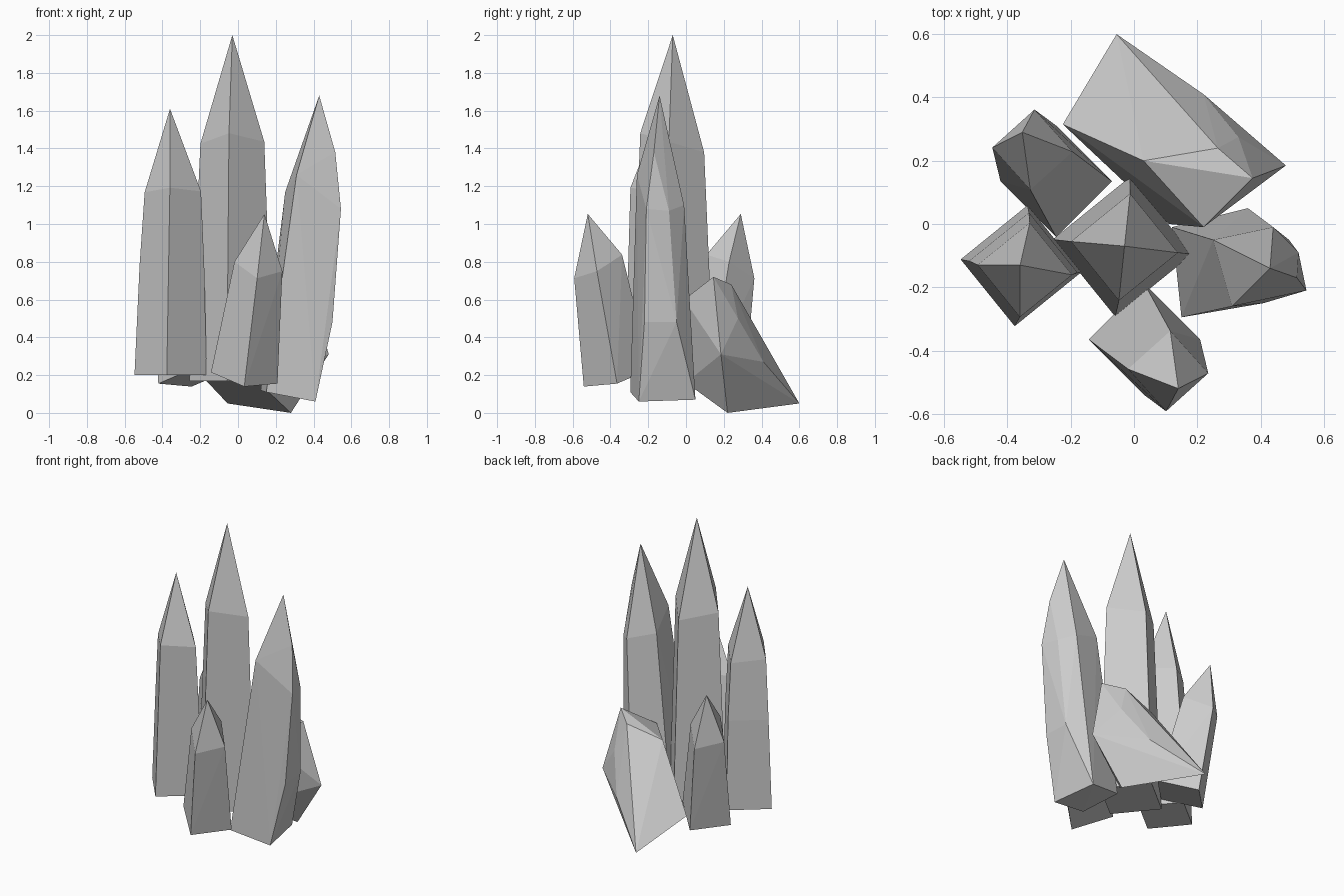
import bpy, bmesh
from math import cos, sin, radians

if "Cube" in bpy.data.objects:
    bpy.data.objects.remove(bpy.data.objects["Cube"])


def hull(name, points):
    """Flat-faced crystal as the convex hull of its corner points."""
    bm = bmesh.new()
    for p in points:
        bm.verts.new(p)
    res = bmesh.ops.convex_hull(bm, input=bm.verts)
    unused = [v for v in res["geom_interior"] if isinstance(v, bmesh.types.BMVert)]
    bmesh.ops.delete(bm, geom=unused, context='VERTS')
    bmesh.ops.dissolve_limit(bm, angle_limit=radians(1), verts=bm.verts, edges=bm.edges)
    bmesh.ops.recalc_face_normals(bm, faces=bm.faces)
    me = bpy.data.meshes.new(name)
    bm.to_mesh(me)
    bm.free()
    ob = bpy.data.objects.new(name, me)
    bpy.context.collection.objects.link(ob)
    return ob


def ring(x, y, z, r, angle, sx=0, sy=0):
    """Four corners of a square cross-section, tilted by slopes sx and sy."""
    pts = []
    for k in range(4):
        a = radians(angle + 90 * k)
        dx, dy = r * cos(a), r * sin(a)
        pts.append((x + dx, y + dy, z + sx * dx + sy * dy))
    return pts


# tall upright crystals
hull("centre_crystal",
     ring(-0.036, -0.072, 0.17, 0.222, -6)
     + ring(-0.03, -0.073, 1.43, 0.17, -6, 0, -0.3)
     + [(-0.03, -0.07, 2.0)])
hull("left_crystal",
     ring(-0.357, -0.132, 0.2, 0.192, -6)
     + ring(-0.35, -0.135, 0.78, 0.172, -6)
     + ring(-0.345, -0.145, 1.17, 0.15, -6, 0, -0.15)
     + [(-0.36, -0.13, 1.61)])

# two matching short crystals, the second turned half way round
short = (ring(0.033, -0.365, 0.185, 0.176, 0, -0.17, 0.26)
         + ring(0.108, -0.465, 0.775, 0.127, -3, -0.17, 0.5)
         + [(0.14, -0.52, 1.053)])
hull("front_short_crystal", short)
hull("back_short_crystal", [(-0.213 - x, -0.23 - y, z) for x, y, z in short])

# right crystal: five-sided, curving outwards
hull("right_crystal", [
    (0.41, -0.25, 0.06), (0.36, 0.05, 0.07), (0.12, -0.01, 0.12), (0.15, -0.295, 0.11),
    (0.5, -0.22, 0.48), (0.49, -0.05, 0.48), (0.38, 0.02, 0.5),
    (0.545, -0.21, 1.08), (0.52, -0.09, 1.07), (0.44, -0.01, 1.1),
    (0.25, -0.05, 1.17), (0.31, -0.26, 1.26),
    (0.515, -0.17, 1.38), (0.43, -0.14, 1.68)])

# thick blunt crystal leaning at the back
hull("leaning_crystal", [
    (-0.225, 0.315, 0.23), (-0.055, 0.6, 0.05), (0.28, 0.22, 0.0), (0.11, 0.0, 0.16),
    (0.03, 0.2, 0.62), (0.22, 0.41, 0.27), (0.48, 0.185, 0.31), (0.22, -0.01, 0.6),
    (0.33, 0.275, 0.5), (0.265, 0.24, 0.68), (0.375, 0.145, 0.72)])
